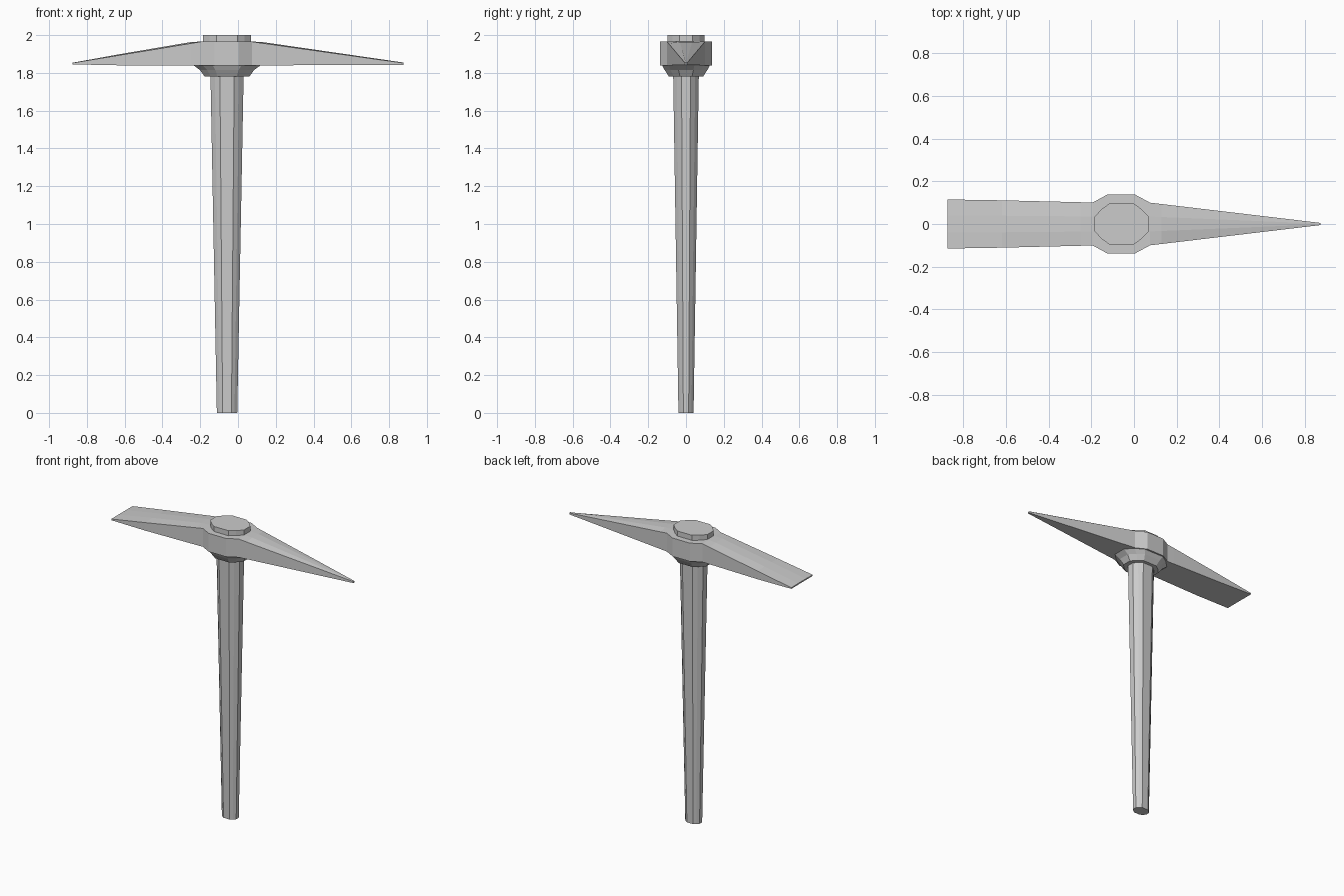
import bpy

if "Cube" in bpy.data.objects:
    bpy.data.objects.remove(bpy.data.objects["Cube"])

CX = -0.058  # handle axis


def loft(name, rings):
    """Skin a list of equal-length closed rings and cap both ends."""
    n = len(rings[0])
    verts = [p for r in rings for p in r]
    faces = [(k * n + i, k * n + (i + 1) % n, (k + 1) * n + (i + 1) % n, (k + 1) * n + i)
             for k in range(len(rings) - 1) for i in range(n)]
    faces += [tuple(reversed(range(n))), tuple(range(len(verts) - n, len(verts)))]
    me = bpy.data.meshes.new(name)
    me.from_pydata(verts, [], faces)
    me.update()
    ob = bpy.data.objects.new(name, me)
    bpy.context.collection.objects.link(ob)
    return ob


# Twelve-sided rounded section shared by handle, cap and collar
quarter = [(1, .35), (.73, .72), (.43, 1)]
section = (quarter + [(-x, y) for x, y in reversed(quarter)]
           + [(-x, -y) for x, y in quarter] + [(x, -y) for x, y in reversed(quarter)])


def ring(rx, ry, z):
    return [(CX + x * rx, y * ry, z) for x, y in section]


# Tapered wooden handle and the flared end that pokes through the head
loft("handle", [ring(.054, .04, 0), ring(.088, .068, 1.80)])
loft("handle_top", [ring(.127, .098, 1.90), ring(.127, .098, 2.0)])

# Collar under the head
loft("collar", [ring(.118, .09, 1.78), ring(.143, .113, 1.815), ring(.18, .128, 1.842)])

# Head: x, half width, bottom z, side top z, crown top z (chisel end to spike)
stations = [
    (-.875, .115, 1.845, 1.853, 1.854),
    (-.62, .111, 1.84, 1.895, 1.900),
    (-.25, .102, 1.84, 1.956, 1.963),
    (-.195, .10, 1.84, 1.965, 1.966),
    (-.125, .138, 1.84, 1.965, 1.966),
    (.005, .138, 1.84, 1.965, 1.966),
    (.075, .10, 1.84, 1.965, 1.966),
    (.13, .0935, 1.84, 1.957, 1.963),
    (.875, .005, 1.842, 1.852, 1.855),
]
loft("pick_head", [[(x, -w, zb), (x, w, zb), (x, w, zs), (x, w * .35, zc),
                    (x, -w * .35, zc), (x, -w, zs)] for x, w, zb, zs, zc in stations])
